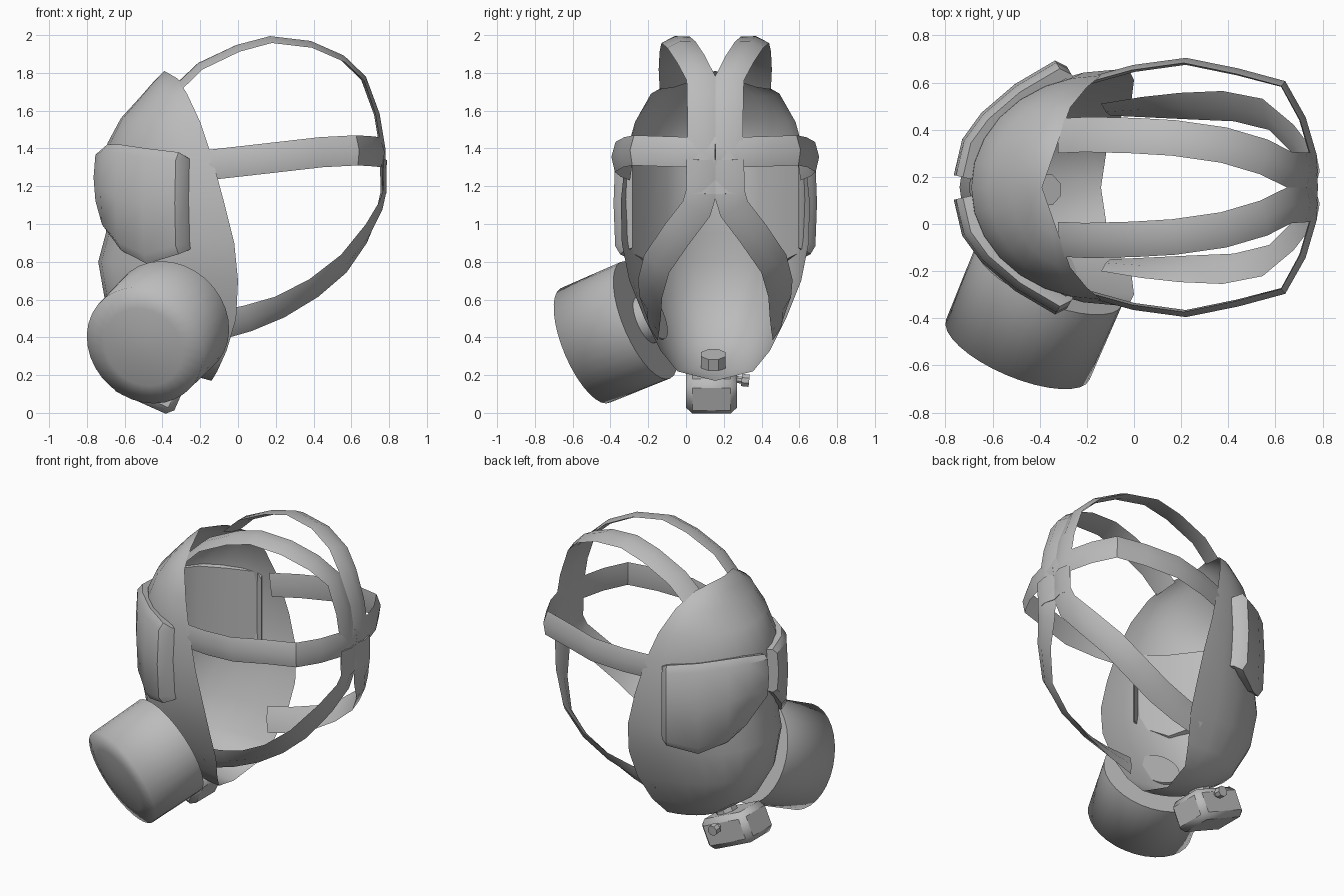
import bpy, bmesh, math
from mathutils import Vector, Matrix

MID = 0.155  # symmetry plane in y

if "Cube" in bpy.data.objects:
    bpy.data.objects.remove(bpy.data.objects["Cube"])

grey = bpy.data.materials.new("matte grey")
grey.use_nodes = True
grey.diffuse_color = (0.5, 0.5, 0.5, 1)
grey.node_tree.nodes["Principled BSDF"].inputs["Base Color"].default_value = (0.5, 0.5, 0.5, 1)


def finish(name, bm, angle=40, outward=True):
    if outward:
        bmesh.ops.recalc_face_normals(bm, faces=bm.faces)
    mesh = bpy.data.meshes.new(name)
    bm.to_mesh(mesh)
    bm.free()
    mesh.materials.append(grey)
    ob = bpy.data.objects.new(name, mesh)
    bpy.context.collection.objects.link(ob)
    bpy.ops.object.select_all(action='DESELECT')
    ob.select_set(True)
    bpy.context.view_layer.objects.active = ob
    bpy.ops.object.shade_smooth_by_angle(angle=math.radians(angle))
    return ob


def skin(bm, rows, close=False):
    """Bridge equal-length rows of points with quads."""
    grid = [[bm.verts.new(p) for p in row] for row in rows]
    n = len(grid[0])
    for a, b in zip(grid, grid[1:]):
        for i in range(n if close else n - 1):
            j = (i + 1) % n
            bm.faces.new((a[i], a[j], b[j], b[i]))
    return grid


def lathe(name, base, axis, profile, sides, angle=40):
    """Revolve (radius, distance) pairs around an axis."""
    axis = Vector(axis).normalized()
    u = axis.cross(Vector((0, 1, 0.01))).normalized()
    v = axis.cross(u)
    bm = bmesh.new()
    rows = []
    for r, h in profile:
        rows.append([Vector(base) + axis * h + r * (u * math.cos(t) + v * math.sin(t))
                     for t in (math.tau * (i + 0.5) / sides for i in range(sides))])
    grid = skin(bm, rows, True)
    bm.faces.new(grid[0])
    bm.faces.new(grid[-1])
    return finish(name, bm, angle)


# Face shell: rim x, rim z, half width, front x, front z, section roundness
shell = [
    (-0.39, 1.81, 0, -0.39, 1.81, 1),
    (-0.32, 1.77, 0.20, -0.45, 1.75, 1),
    (-0.27, 1.69, 0.34, -0.52, 1.67, 1),
    (-0.20, 1.54, 0.425, -0.62, 1.56, 1),
    (-0.14, 1.36, 0.475, -0.69, 1.43, 1),
    (-0.075, 1.12, 0.50, -0.70, 1.15, 1),
    (-0.02, 0.90, 0.495, -0.70, 0.95, 0.95),
    (0.0, 0.70, 0.455, -0.74, 0.80, 0.9),
    (-0.01, 0.50, 0.375, -0.70, 0.57, 0.82),
    (-0.06, 0.33, 0.29, -0.59, 0.37, 0.82),
    (-0.11, 0.22, 0.20, -0.40, 0.24, 0.9),
    (-0.14, 0.17, 0, -0.14, 0.17, 1),
]
bm = bmesh.new()
rows = []
for rx, rz, w, fx, fz, e in shell:
    row = []
    for i in range(15):
        t = math.pi * i / 14
        s = max(math.sin(t), 0) ** e
        c = math.copysign(abs(math.cos(t)) ** e, math.cos(t))
        row.append((rx + (fx - rx) * s, MID + w * c, rz + (fz - rz) * s))
    rows.append(row)
skin(bm, rows)
bmesh.ops.remove_doubles(bm, verts=bm.verts, dist=0.001)
finish("face_shell", bm, 50, False)

# Curved eye lenses: x, side offset, bottom z, top z
lens = [(-0.755, 0.05, 1.10, 1.39), (-0.72, 0.20, 0.96, 1.42), (-0.64, 0.31, 0.86, 1.42),
        (-0.50, 0.43, 0.79, 1.40), (-0.33, 0.53, 0.84, 1.38), (-0.28, 0.505, 0.86, 1.35)]
for side, label in ((-1, "right"), (1, "left")):
    bm = bmesh.new()
    rings = []
    for k, (x, d, lo, hi) in enumerate(lens):
        a, b = lens[max(k - 1, 0)], lens[min(k + 1, len(lens) - 2)]
        # outward direction in plan
        n = Vector((-(b[1] - a[1]), b[0] - a[0])).normalized()
        if k == len(lens) - 1:
            n = Vector((-0.5, 0.85))
        # section ring runs up the outside and back down the inside
        ring = []
        for f, depth in ((0, 0.03), (0.08, 0), (0.5, -0.01), (0.92, 0), (1, 0.03), (0.97, 0.08), (0.03, 0.08)):
            ring.append((x - n.x * depth, MID + side * (d - n.y * depth), lo + (hi - lo) * f))
        rings.append(ring)
    grid = skin(bm, rings, True)
    bm.faces.new(grid[0])
    bm.faces.new(grid[-1])
    finish(label + "_eye_lens", bm)

# Filter canister with a shallow domed end, seated against the shell
lathe("filter_canister", (-0.37, -0.24, 0.48), (-0.13, -0.31, -0.13),
      [(0.13, -0.09), (0.13, -0.03), (0.335, -0.03), (0.33, 0.34),
       (0.22, 0.365), (0.11, 0.38), (0.03, 0.385)], 32, 89)

# Outlet valve under the chin: tilted block with bevelled edges
bm = bmesh.new()
bmesh.ops.create_cube(bm, size=1)
bmesh.ops.scale(bm, vec=(0.36, 0.27, 0.20), verts=bm.verts)
bmesh.ops.bevel(bm, geom=bm.edges[:], offset=0.035, segments=1, affect='EDGES')
bmesh.ops.rotate(bm, matrix=Matrix.Rotation(math.radians(24), 3, 'Y'), verts=bm.verts)
bmesh.ops.translate(bm, vec=(-0.475, MID - 0.02, 0.146), verts=bm.verts)
finish("outlet_valve", bm)
lathe("valve_neck", (-0.37, MID - 0.01, 0.31), (-0.42, 0, -0.9), [(0.07, 0), (0.07, 0.12)], 8, 30)
lathe("valve_knob", (-0.43, MID + 0.08, 0.18), (0, 1, -0.1),
      [(0.02, 0), (0.02, 0.06), (0.035, 0.06), (0.035, 0.10)], 8, 30)


def strap(name, path, width, cores, side):
    """Padded band along (x, side offset, z) points, facing away from a core that shifts along it."""
    pts = [Vector(p) for p in path]
    last = len(pts) - 1
    start, end = (Vector(c) for c in cores)
    rows = []
    for k, p in enumerate(pts):
        tangent = (pts[min(k + 1, last)] - pts[max(k - 1, 0)]).normalized()
        across = tangent.cross(p - start.lerp(end, k / last)).normalized()
        out = across.cross(tangent).normalized() * 0.02
        across *= width / 2
        ring = [p + across, p + out, p - across, p - out * 0.5]
        rows.append([(q.x, MID + side * q.y, q.z) for q in ring])
    bm = bmesh.new()
    grid = skin(bm, rows, True)
    bm.faces.new(grid[0])
    bm.faces.new(grid[-1])
    finish(name, bm)


# Head harness: crown, temple and jaw straps meeting at the back
crown = [(-0.31, 0.22, 1.73), (-0.20, 0.225, 1.835), (0, 0.22, 1.93), (0.17, 0.21, 1.975), (0.38, 0.18, 1.95),
         (0.55, 0.13, 1.875), (0.66, 0.075, 1.77), (0.73, 0.07, 1.58), (0.76, 0.07, 1.40), (0.765, 0.072, 1.16)]
temple = [(-0.18, 0.45, 1.31), (0, 0.50, 1.33), (0.22, 0.53, 1.355), (0.44, 0.485, 1.38),
          (0.63, 0.435, 1.39), (0.71, 0.29, 1.385), (0.757, 0.13, 1.38), (0.76, 0, 1.38)]
jaw = [(-0.12, 0.33, 0.46), (0.05, 0.34, 0.50), (0.22, 0.345, 0.56), (0.40, 0.345, 0.66),
       (0.56, 0.31, 0.79), (0.68, 0.20, 0.95), (0.745, 0.10, 1.08), (0.765, 0.073, 1.17), (0.768, 0.07, 1.34)]
for side, label in ((-1, "right"), (1, "left")):
    strap(label + "_crown_strap", crown, 0.155, ((0.1, 0, 1.1), (0.1, 0.07, 1.1)), side)
    strap(label + "_temple_strap", temple, 0.16, ((0.1, 0, 1.33), (0.1, 0, 1.33)), side)
    strap(label + "_jaw_strap", jaw, 0.165, ((0, 0, 0.6), (0.1, 0.1, 1.4)), side)
